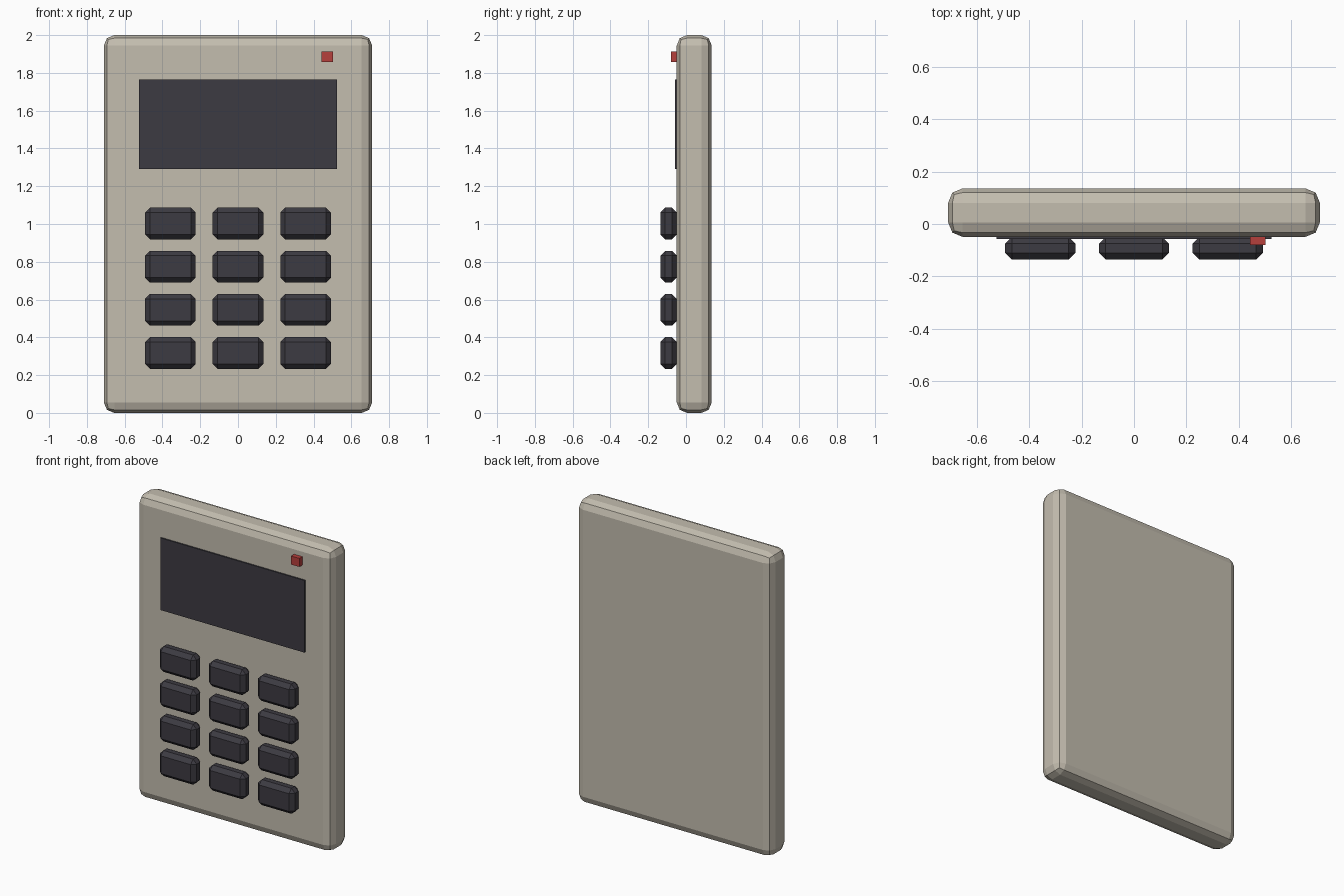
import bpy

cube = bpy.data.objects.get("Cube")
if cube:
    bpy.data.objects.remove(cube, do_unlink=True)


def make_material(name, rgb):
    mat = bpy.data.materials.new(name)
    mat.use_nodes = True
    mat.diffuse_color = (*rgb, 1)
    mat.node_tree.nodes["Principled BSDF"].inputs["Base Color"].default_value = (*rgb, 1)
    return mat


def make_box(name, mat, x, y, z, bevel=0, segments=1):
    """Box from (min, max) ranges, with optional chamfered edges."""
    ranges = (x, y, z)
    bpy.ops.mesh.primitive_cube_add(size=1, location=[(a + b) / 2 for a, b in ranges])
    obj = bpy.context.object
    obj.name = name
    obj.scale = [b - a for a, b in ranges]
    bpy.ops.object.transform_apply(location=False, rotation=False, scale=True)
    obj.data.materials.append(mat)
    if bevel:
        mod = obj.modifiers.new("edge_bevel", "BEVEL")
        mod.width = bevel
        mod.segments = segments
        mod.limit_method = "NONE"
    return obj


beige = make_material("warm_beige", (0.55, 0.51, 0.43))
charcoal = make_material("charcoal", (0.046, 0.043, 0.054))
red = make_material("signal_red", (0.47, 0.05, 0.045))

FRONT = -0.049

# Rounded slab casing
make_box("casing", beige, (-0.71, 0.71), (FRONT, 0.136), (0, 2), 0.055, 2)

# Display plate and indicator lamp
make_box("display", charcoal, (-0.525, 0.525), (FRONT - 0.009, FRONT), (1.29, 1.765))
make_box("indicator_lamp", red, (0.443, 0.503), (-0.08, FRONT), (1.857, 1.913))

# Keypad: four rows of three chamfered keys
for row in range(4):
    for col in range(3):
        cx = (col - 1) * 0.358
        cz = 0.317 + row * 0.2285
        make_box(f"key_row{row + 1}_col{col + 1}", charcoal,
                 (cx - 0.134, cx + 0.134), (-0.136, FRONT),
                 (cz - 0.084, cz + 0.084), 0.026)
